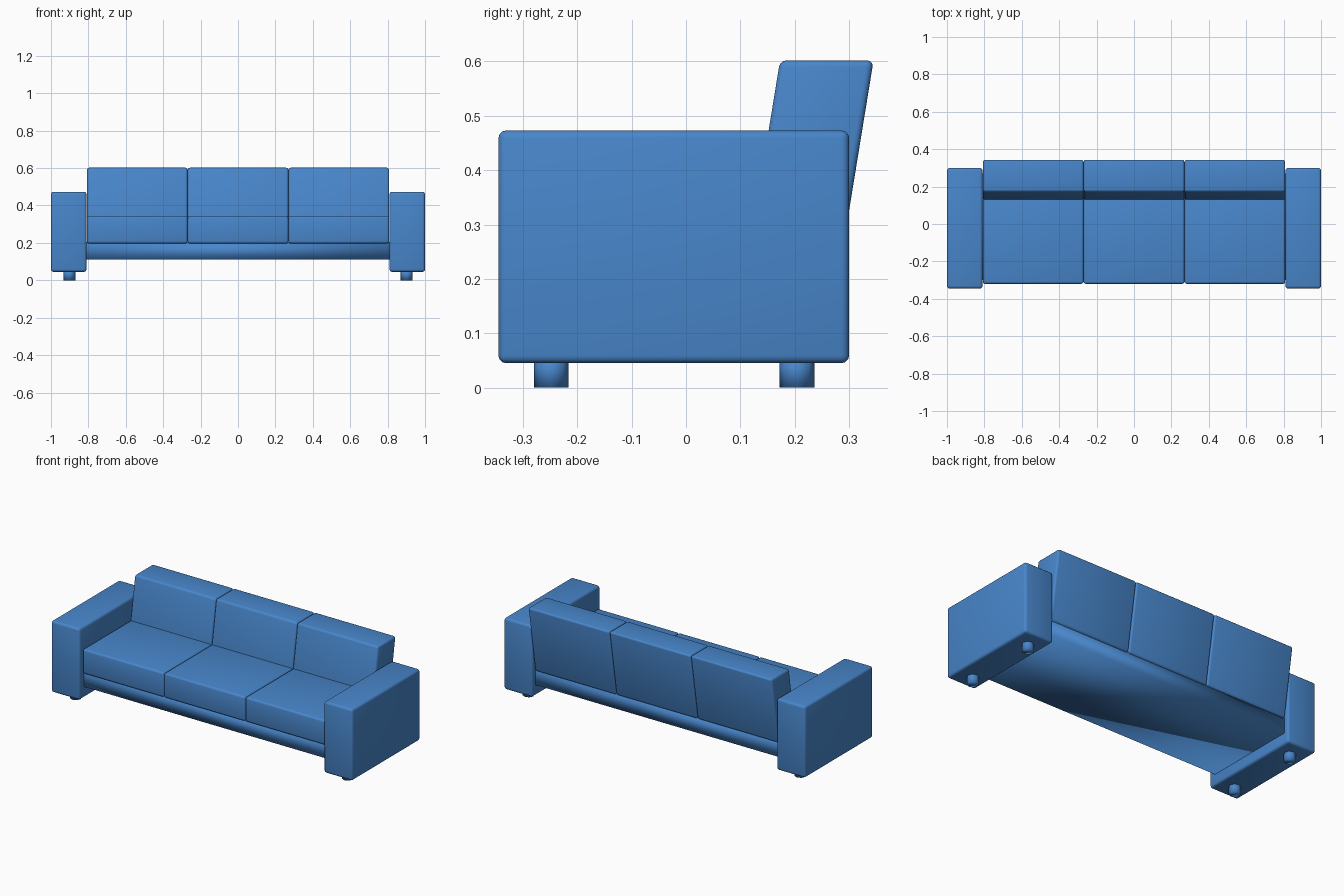
import bpy, bmesh

if "Cube" in bpy.data.objects:
    bpy.data.objects.remove(bpy.data.objects["Cube"])

blue = bpy.data.materials.new("blue fabric")
blue.diffuse_color = (0.065, 0.24, 0.6, 1)
blue.use_nodes = True
blue.node_tree.nodes["Principled BSDF"].inputs["Base Color"].default_value = blue.diffuse_color


def finish(name, bm):
    """Turn a bmesh into a smooth shaded blue object."""
    for f in bm.faces:
        f.smooth = True
    me = bpy.data.meshes.new(name)
    bm.to_mesh(me)
    bm.free()
    me.materials.append(blue)
    ob = bpy.data.objects.new(name, me)
    bpy.context.collection.objects.link(ob)
    return ob


def box(name, x, y, z, bevel=0.0, lean=0.0):
    """Box from (min, max) ranges; lean shifts y with height."""
    bm = bmesh.new()
    bmesh.ops.create_cube(bm, size=1)
    for v in bm.verts:
        t = v.co.z + 0.5
        v.co.x = x[0] + (v.co.x + 0.5) * (x[1] - x[0])
        v.co.y = y[0] + (v.co.y + 0.5) * (y[1] - y[0]) + lean * t
        v.co.z = z[0] + t * (z[1] - z[0])
    if bevel:
        bmesh.ops.bevel(bm, geom=bm.edges[:], offset=bevel, segments=3,
                        profile=0.5, affect='EDGES')
    return finish(name, bm)


# Seat base between the arms
box("seat_base", (-0.812, 0.812), (-0.30, 0.27), (0.11, 0.205))

# Three seat cushions and three leaning back cushions
for i in (-1, 0, 1):
    span = (i * 0.539 - 0.269, i * 0.539 + 0.269)
    box("seat_cushion", span, (-0.32, 0.14), (0.197, 0.345), 0.012)
    box("back_cushion", span, (0.107, 0.279), (0.197, 0.602), 0.012, 0.066)

# Arms and their round feet
for s in (-1, 1):
    box("arm", (s * 0.905 - 0.095, s * 0.905 + 0.095), (-0.345, 0.30),
        (0.045, 0.473), 0.014)
    for y in (-0.248, 0.204):
        bm = bmesh.new()
        bmesh.ops.create_cone(bm, cap_ends=True, segments=8,
                              radius1=0.032, radius2=0.032, depth=0.06)
        bmesh.ops.translate(bm, verts=bm.verts, vec=(s * 0.902, y, 0.03))
        finish("foot", bm)
